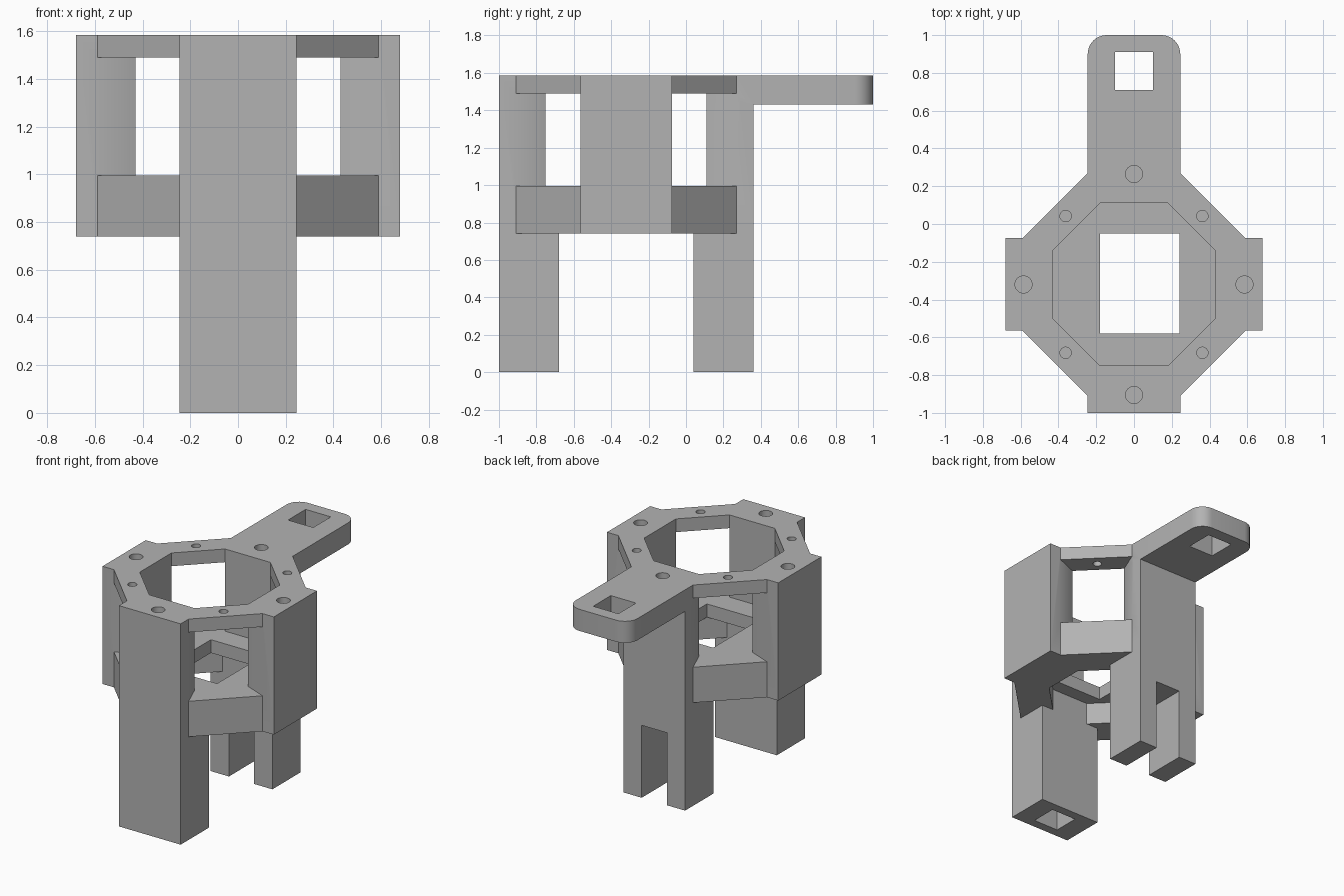
import bpy, bmesh
from math import cos, sin, pi, radians

cube = bpy.data.objects.get("Cube")
if cube:
    bpy.data.objects.remove(cube, do_unlink=True)

CY = -0.32                      # centre of the octagonal body
TOP, FLOOR, BASE = 1.585, 0.995, 0.74

grey = bpy.data.materials.new("plain grey")
grey.use_nodes = True
grey.diffuse_color = (0.45, 0.45, 0.45, 1)
grey.node_tree.nodes["Principled BSDF"].inputs["Base Color"].default_value = (0.45, 0.45, 0.45, 1)


def prism(name, points, z0, z1):
    """Extrude a flat outline, given relative to the body centre."""
    bm = bmesh.new()
    face = bm.faces.new([bm.verts.new((x, y + CY, z0)) for x, y in points])
    up = bmesh.ops.extrude_face_region(bm, geom=[face])
    for v in up["geom"]:
        if isinstance(v, bmesh.types.BMVert):
            v.co.z = z1
    bmesh.ops.recalc_face_normals(bm, faces=bm.faces)
    mesh = bpy.data.meshes.new(name)
    bm.to_mesh(mesh)
    bm.free()
    mesh.materials.append(grey)
    ob = bpy.data.objects.new(name, mesh)
    bpy.context.collection.objects.link(ob)
    return ob


def rect(x0, x1, y0, y1):
    return [(x0, y0), (x1, y0), (x1, y1), (x0, y1)]


def circle(x, y, r, n=32):
    return [(x + r * cos(2 * pi * i / n), y + r * sin(2 * pi * i / n)) for i in range(n)]


def turn(points, k):
    """Quarter turns about the body centre."""
    for _ in range(k):
        points = [(-y, x) for x, y in points]
    return points


def all_round(points):
    return [p for k in range(4) for p in turn(points, k)]


def combine(target, other, operation):
    mod = target.modifiers.new(operation, "BOOLEAN")
    mod.operation = operation
    mod.solver = "EXACT"
    mod.object = other
    bpy.context.view_layer.objects.active = target
    bpy.ops.object.modifier_apply(modifier=mod.name)
    bpy.data.objects.remove(other, do_unlink=True)


# Body: octagon with four square lugs
frame = prism("bracket_frame", all_round([(-0.245, -0.68), (0.245, -0.68), (0.245, -0.59)]
                                         + [(0.59, -0.245)]), BASE, TOP)

# Legs
for name, y0, y1 in (("front_leg", -0.68, -0.36), ("back_leg", 0.36, 0.68)):
    combine(frame, prism(name, rect(-0.245, 0.245, y0, y1), 0, BASE + 0.06), "UNION")

# Rear arm with rounded end corners
R = 0.1
arc = [(0.245 - R + R * cos(i * pi / 16), 1.32 - R + R * sin(i * pi / 16)) for i in range(9)]
arm = [(0.245, 0.5)] + arc + [(-x, y) for x, y in reversed(arc)] + [(-0.245, 0.5)]
combine(frame, prism("rear_arm", arm, 1.43, TOP), "UNION")


def cut(points, z0, z1):
    combine(frame, prism("cutter", points, z0, z1), "DIFFERENCE")


# Octagonal bore, underside pocket and floor opening
cut(all_round([(-0.18, -0.43), (0.18, -0.43)]), FLOOR, TOP + 0.1)
cut(all_round([(-0.15, -0.36), (0.15, -0.36)]), BASE - 0.1, 0.9)
cut(rect(-0.18, 0.24, -0.26, 0.27), BASE - 0.1, FLOOR + 0.1)

# Diagonal windows, screw holes and pilot holes
window = [(0.18, -0.43), (0.245, -0.59), (0.7, -0.7), (0.59, -0.245), (0.43, -0.18), (0.2, -0.2)]
for k in range(4):
    cut(turn(window, k), FLOOR, 1.49)
    cut(turn(circle(0, -0.585, 0.045), k), TOP - 0.25, TOP + 0.1)
    cut(turn(circle(0.362, -0.362, 0.03), k), 1.4, TOP + 0.1)

# Arm opening, front leg socket and back leg slot
cut(rect(-0.1, 0.1, 1.03, 1.23), 1.3, TOP + 0.1)
cut(rect(-0.1, 0.1, -0.615, -0.425), -0.1, 0.52)
cut(rect(-0.1, 0.1, 0.3, 0.8), -0.1, 0.52)

for ob in bpy.context.selected_objects:
    ob.select_set(False)
frame.select_set(True)
bpy.context.view_layer.objects.active = frame
bpy.ops.object.shade_smooth_by_angle(angle=radians(30))
